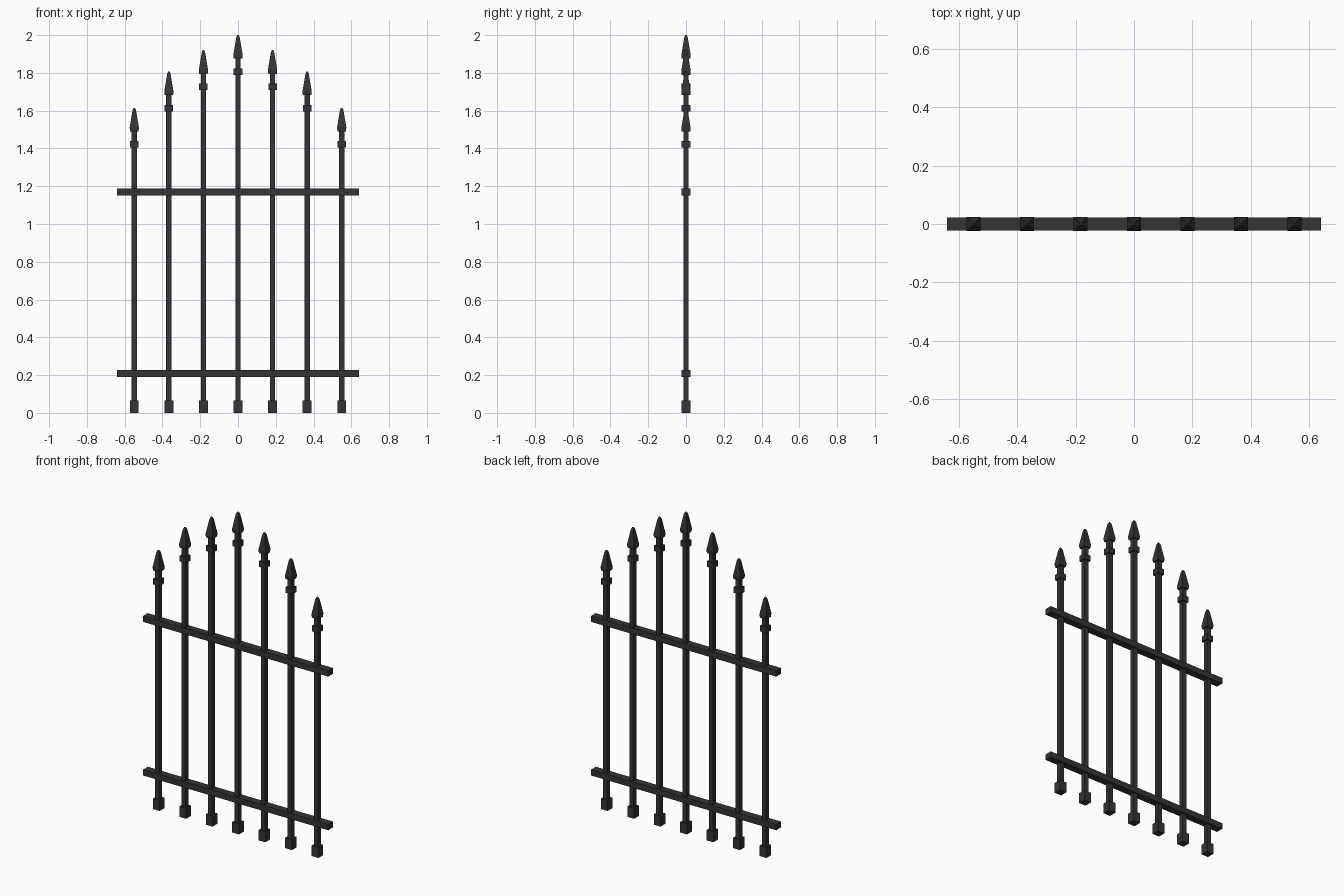
import bpy, bmesh

cube = bpy.data.objects.get("Cube")
if cube:
    bpy.data.objects.remove(cube, do_unlink=True)

iron = bpy.data.materials.new("dark_iron")
iron.use_nodes = True
COLOUR = (0.035, 0.035, 0.037, 1)
iron.diffuse_color = COLOUR
iron.node_tree.nodes["Principled BSDF"].inputs["Base Color"].default_value = COLOUR


def loft(name, x, sections):
    """Stack rectangles (half x, half y, z) into a closed solid."""
    bm = bmesh.new()
    rings = [[bm.verts.new((sx * hx, sy * hy, z))
              for sx, sy in ((-1, -1), (1, -1), (1, 1), (-1, 1))]
             for hx, hy, z in sections]
    for low, high in zip(rings, rings[1:]):
        for i in range(4):
            j = (i + 1) % 4
            bm.faces.new((low[i], low[j], high[j], high[i]))
    bm.faces.new(rings[0][::-1])
    bm.faces.new(rings[-1])
    mesh = bpy.data.meshes.new(name)
    bm.to_mesh(mesh)
    bm.free()
    mesh.materials.append(iron)
    obj = bpy.data.objects.new(name, mesh)
    obj.location.x = x
    bpy.context.collection.objects.link(obj)


def block(name, x, hx, hy, z0, z1):
    loft(name, x, [(hx, hy, z0), (hx, hy, z1)])


# Horizontal rails
block("lower_rail", 0, 0.64, 0.023, 0.191, 0.228)
block("upper_rail", 0, 0.64, 0.023, 1.151, 1.188)

# Pickets, tallest in the middle
SPACING = 0.183
TOPS = (2.0, 1.92, 1.807, 1.615)
SPEAR = ((0.0225, -0.125), (0.0245, -0.105), (0.009, -0.012), (0.004, 0))
for i in range(-3, 4):
    x, top = i * SPACING, TOPS[abs(i)]
    n = i + 4
    block(f"picket_{n}", x, 0.014, 0.014, 0.03, top - 0.11)
    block(f"foot_{n}", x, 0.0235, 0.0235, 0, 0.065)
    block(f"collar_{n}", x, 0.0225, 0.0225, top - 0.211, top - 0.176)
    loft(f"spear_tip_{n}", x, [(h, h, top + dz) for h, dz in SPEAR])
